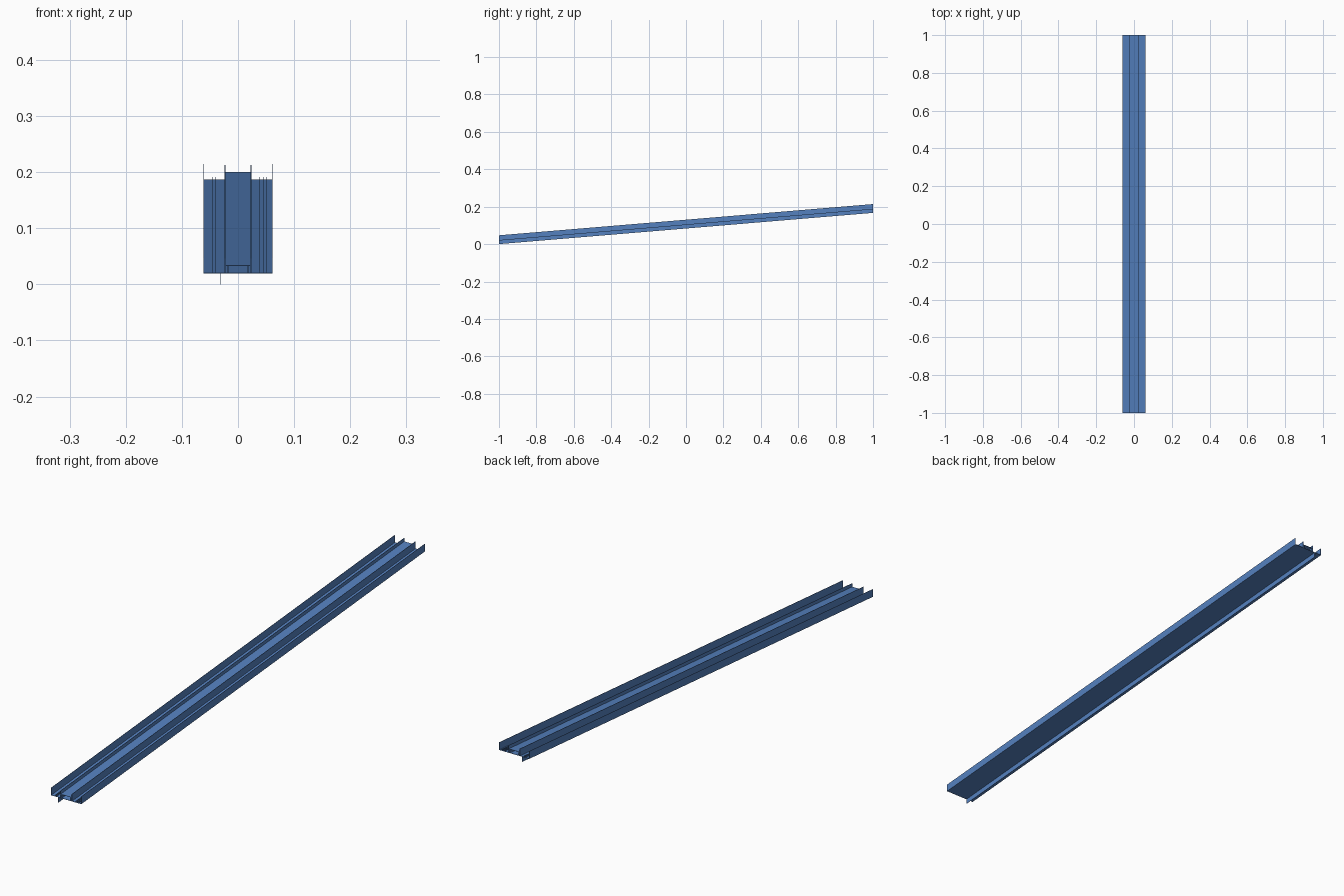
import bpy
import bmesh

cube = bpy.data.objects.get("Cube")
if cube:
    bpy.data.objects.remove(cube, do_unlink=True)

BASE = 0.019     # floor height at the low front end
RISE = 0.167     # climb from front to back

blue = bpy.data.materials.new("track_blue")
blue.use_nodes = True
colour = (0.09, 0.22, 0.52, 1)
blue.diffuse_color = colour
blue.node_tree.nodes["Principled BSDF"].inputs["Base Color"].default_value = colour


def strip(name, x0, x1, z0, z1):
    """Full-length bar, given by its cross-section above the floor, sheared along the slope."""
    bm = bmesh.new()
    bmesh.ops.create_cube(bm, size=2)
    for v in bm.verts:
        v.co.x = x1 if v.co.x > 0 else x0
        height = z1 if v.co.z > 0 else z0
        v.co.z = BASE + height + RISE * (v.co.y + 1) / 2
    mesh = bpy.data.meshes.new(name)
    bm.to_mesh(mesh)
    bm.free()
    mesh.materials.append(blue)
    obj = bpy.data.objects.new(name, mesh)
    bpy.context.collection.objects.link(obj)


def wall(name, x, z0, z1, thick=0.001):
    strip(name, x - thick / 2, x + thick / 2, z0, z1)


# Floor and raised centre deck
strip("floor", -0.061, 0.061, 0, 0.001)
strip("centre_deck", -0.023, 0.023, 0.0135, 0.0145)

# Mirrored guards, deck walls and deck supports
for side, s in (("left", 1), ("right", -1)):
    wall(side + "_outer_guard", s * 0.061, 0, 0.028)
    wall(side + "_deck_wall", s * 0.0232, 0, 0.027, 0.0015)
    wall(side + "_deck_support", s * 0.018, 0, 0.0135, 0.0015)

# Low ribs in the side channels
for i, x in enumerate((-0.045, -0.04, 0.039, 0.045, 0.051)):
    wall("channel_rib_%d" % (i + 1), x, 0, 0.005)

# Fin hanging beneath the floor
wall("under_fin", -0.032, -BASE, 0)
